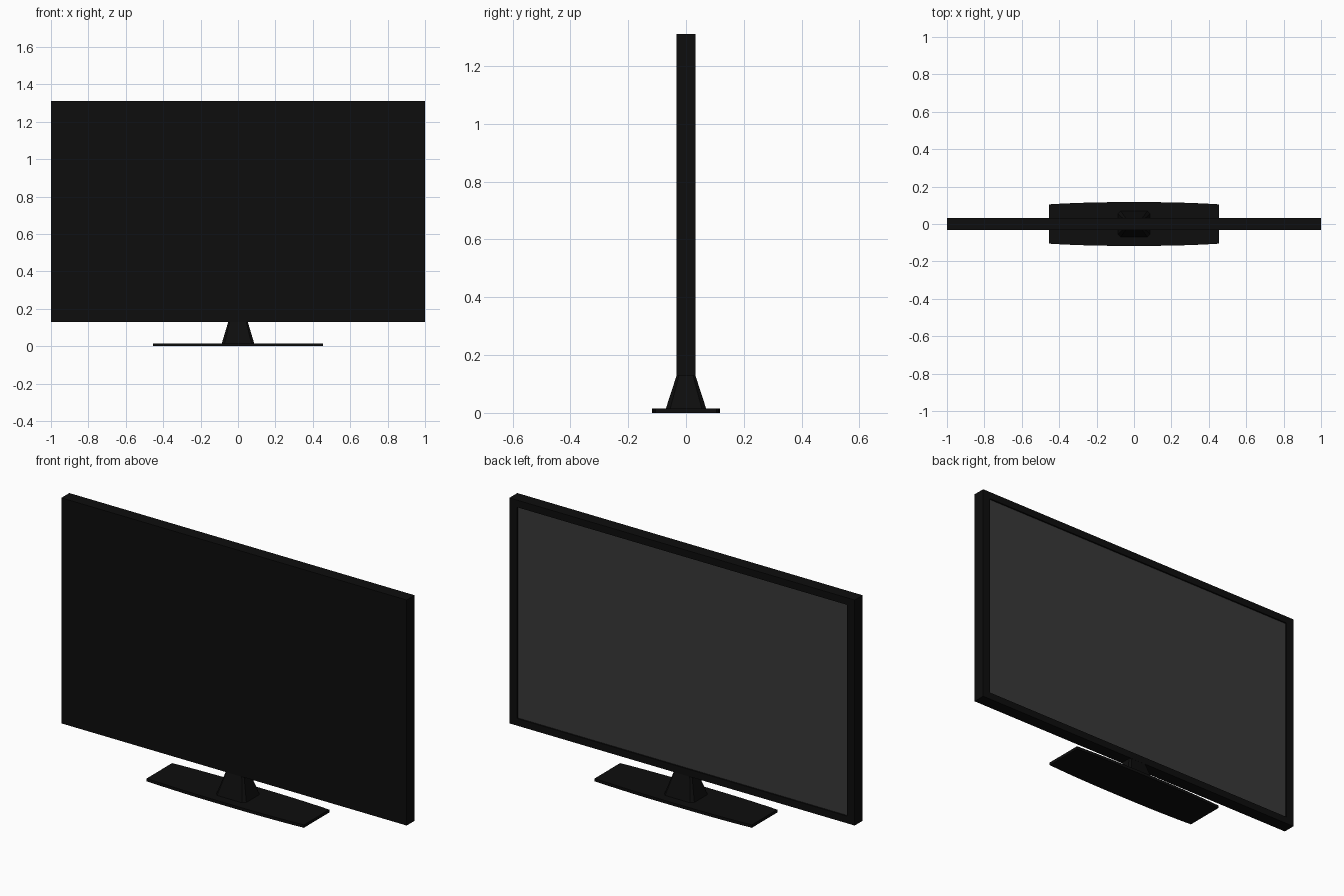
import bpy, bmesh
from mathutils import Vector

if "Cube" in bpy.data.objects:
    bpy.data.objects.remove(bpy.data.objects["Cube"])


def material(name, v):
    m = bpy.data.materials.new(name)
    m.diffuse_color = (v, v, v, 1)
    m.use_nodes = True
    m.node_tree.nodes["Principled BSDF"].inputs["Base Color"].default_value = m.diffuse_color
    return m


black = material("black_plastic", 0.004)
grey = material("screen_grey", 0.04)


def loft(name, rings, mat, cap_start=True, cap_end=True):
    """Skin a list of equal-length point rings into one object."""
    bm = bmesh.new()
    loops = [[bm.verts.new(Vector(p)) for p in r] for r in rings]
    for a, b in zip(loops, loops[1:]):
        for i in range(len(a)):
            j = (i + 1) % len(a)
            bm.faces.new((a[i], a[j], b[j], b[i]))
    if cap_start:
        bm.faces.new(loops[0][::-1])
    if cap_end:
        bm.faces.new(loops[-1])
    if len(rings) > 1:
        bmesh.ops.recalc_face_normals(bm, faces=bm.faces)
    me = bpy.data.meshes.new(name)
    bm.to_mesh(me)
    bm.free()
    me.materials.append(mat)
    ob = bpy.data.objects.new(name, me)
    bpy.context.collection.objects.link(ob)
    return ob


def panel_ring(y, mx=0.0, mz=0.0):
    x, z0, z1 = 1 - mx, 0.13 + mz, 1.31 - mz
    return [(x, y, z0), (-x, y, z0), (-x, y, z1), (x, y, z1)]


def chamfered(z, x, y, c):
    return [(x, -y + c, z), (x, y - c, z), (x - c, y, z), (-x + c, y, z),
            (-x, y - c, z), (-x, -y + c, z), (-x + c, -y, z), (x - c, -y, z)]


# cabinet: box with a bezel and a shallow recess on the +y side
T, MX, MZ, DEPTH = 0.033, 0.045, 0.037, 0.008
loft("cabinet", [panel_ring(-T), panel_ring(T), panel_ring(T, MX, MZ),
                 panel_ring(T - DEPTH, MX, MZ)], black, cap_end=False)

# screen: flat sheet at the bottom of the recess
loft("screen", [panel_ring(T - DEPTH, MX, MZ)], grey, cap_start=False)

# neck: tapered post with chamfered corners
loft("neck", [chamfered(0.014, 0.087, 0.07, 0.015),
              chamfered(0.131, 0.052, 0.032, 0.008)], black)


# base: thin plate with gently bowed long edges
def base_ring(z):
    n, hx = 12, 0.455
    xs = [-hx + 2 * hx * i / n for i in range(n + 1)]
    bow = [(x, 0.117 - 0.012 * (abs(x) / hx) ** 2.5) for x in xs]
    return [(x, -y, z) for x, y in bow] + [(x, y, z) for x, y in reversed(bow)]


loft("base", [base_ring(0), base_ring(0.015)], black)
